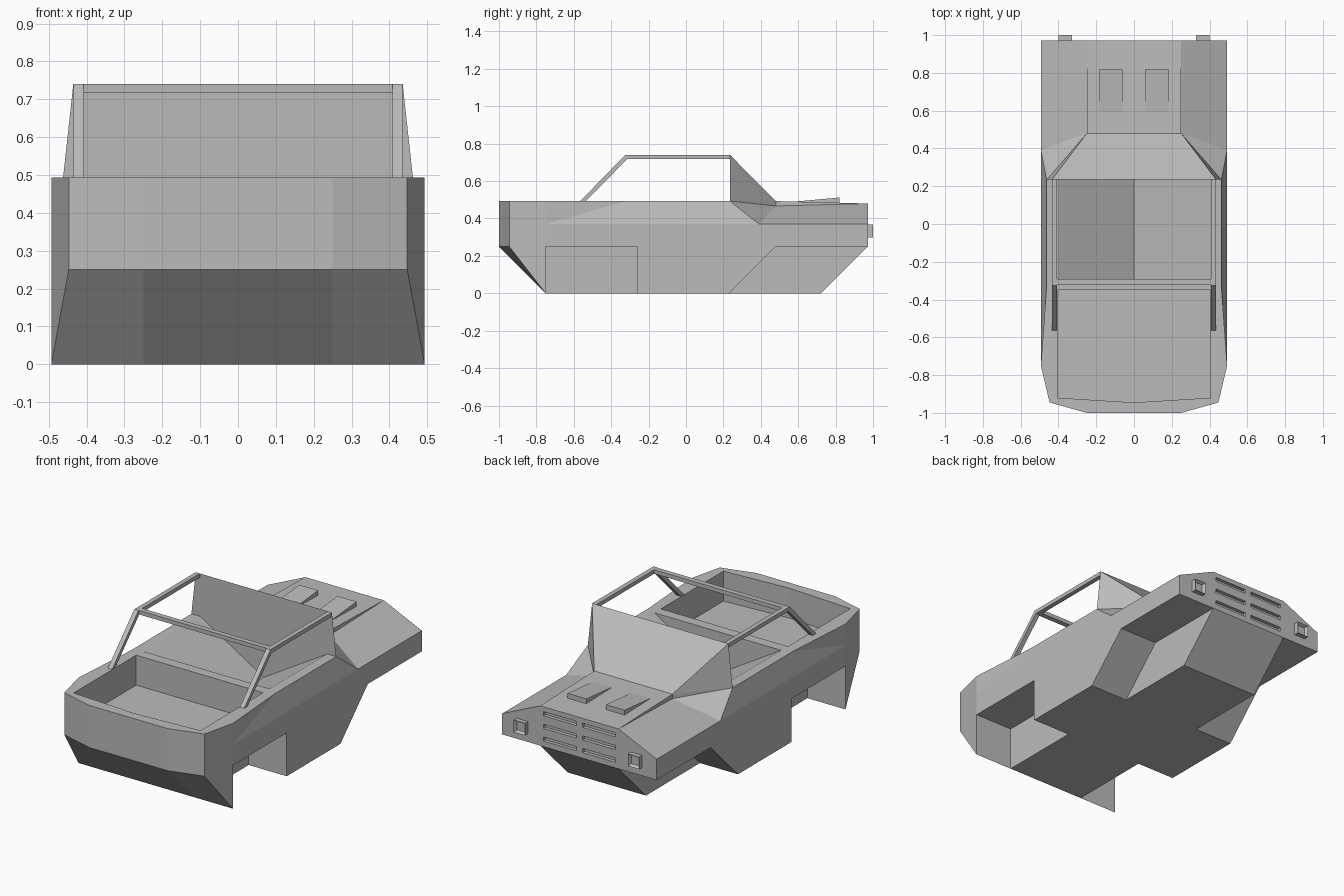
import bpy, bmesh
from mathutils import Vector

if "Cube" in bpy.data.objects:
    bpy.data.objects.remove(bpy.data.objects["Cube"])

paint = bpy.data.materials.new("plain_grey")
paint.use_nodes = True
GREY = (0.5, 0.5, 0.5, 1)
paint.diffuse_color = GREY
paint.node_tree.nodes["Principled BSDF"].inputs["Base Color"].default_value = GREY


def finish(bm, name):
    """Turn a bmesh into a flat shaded object."""
    bmesh.ops.remove_doubles(bm, verts=bm.verts, dist=0.0005)
    bmesh.ops.recalc_face_normals(bm, faces=bm.faces)
    mesh = bpy.data.meshes.new(name)
    bm.to_mesh(mesh)
    bm.free()
    mesh.materials.append(paint)
    obj = bpy.data.objects.new(name, mesh)
    bpy.context.scene.collection.objects.link(obj)
    return obj


def add_box(bm, low, high):
    low, high = Vector(low), Vector(high)
    for v in bmesh.ops.create_cube(bm, size=1)["verts"]:
        v.co = (low + high) / 2 + v.co * (high - low)


def side_extrusion(name, profile, x_from, x_to):
    """Extrude a (y, z) profile along x."""
    bm = bmesh.new()
    ends = [[bm.verts.new((x, y, z)) for y, z in profile] for x in (x_from, x_to)]
    near, far = ends
    bm.faces.new(near)
    bm.faces.new(far)
    for i in range(len(profile)):
        bm.faces.new((near[i - 1], near[i], far[i], far[i - 1]))
    return finish(bm, name)


# Shared body dimensions
WIDE, KEEL, TUB = 0.493, 0.25, 0.405
SILL, BELT, RIM, ROOF, BED = 0.25, 0.37, 0.493, 0.74, 0.32
TAIL, HIP, NOSE = -1.0, -0.75, 0.972
ARCH, DOOR, COWL, SCREEN = -0.26, 0.23, 0.48, 0.235
DIV_FRONT, DIV_BACK = -0.29, -0.35

# Named points on the +x half of the body
P = dict(
    tail_top=(KEEL, TAIL, RIM), tail_low=(KEEL, TAIL, SILL), tail_mid=(0, TAIL, RIM),
    corner_top=(0.447, -0.945, RIM), corner_low=(0.447, -0.945, SILL),
    hip_top=(WIDE, HIP, RIM), hip_belt=(WIDE, HIP, BELT),
    hip_sill=(WIDE, HIP, SILL), hip_foot=(WIDE, HIP, 0),
    keel_back=(KEEL, HIP, 0), arch_in=(KEEL, HIP, SILL),
    post_foot=(WIDE, ARCH, 0), post_top=(WIDE, ARCH, SILL),
    post_in=(KEEL, ARCH, 0), post_in_top=(KEEL, ARCH, SILL),
    door_foot=(WIDE, DOOR, 0), door_in=(KEEL, DOOR, 0),
    wing_low=(WIDE, COWL, SILL), wing_in=(KEEL, COWL, SILL),
    keel_front=(KEEL, NOSE - SILL, 0), nose_low=(KEEL, NOSE, SILL),
    nose_side=(WIDE, NOSE, SILL), nose_belt=(WIDE, NOSE, BELT), nose_top=(KEEL, NOSE, 0.48),
    wing_belt=(WIDE, 0.39, BELT), hood_low=(KEEL, COWL, 0.467), hood_top=(KEEL, COWL, RIM),
    rim_back=(0.462, -0.32, RIM), rim_front=(0.462, SCREEN, RIM), screen_top=(0.435, SCREEN, ROOF),
    cab_front=(TUB, SCREEN, RIM), cab_back=(TUB, DIV_FRONT, RIM),
    floor_front=(0, SCREEN, SILL), floor_back=(0, DIV_FRONT, SILL),
    bed_front=(TUB, DIV_BACK, RIM), bed_front_low=(TUB, DIV_BACK, BED),
    bed_back=(TUB, -0.92, RIM), bed_back_low=(TUB, -0.92, BED),
    bed_mid=(0, -0.945, RIM), bed_mid_low=(0, -0.945, BED),
)

# Faces repeated on both sides
SIDE_FACES = [
    # Tail corner and rear wedge
    "tail_top tail_low corner_low corner_top",
    "corner_top corner_low hip_sill hip_belt hip_top",
    "tail_low keel_back hip_foot corner_low",
    "corner_low hip_foot hip_sill",
    # Rear wheel arch
    "hip_foot keel_back arch_in hip_sill",
    "hip_sill arch_in post_in_top post_top",
    "post_top post_in_top post_in post_foot",
    "arch_in keel_back post_in post_in_top",
    # Underside and front wheel arch
    "post_foot post_in door_in door_foot",
    "door_foot door_in wing_in wing_low",
    "door_in keel_front nose_low wing_in",
    "wing_low wing_in nose_low nose_side",
    # Flanks
    "hip_belt hip_sill post_top post_foot door_foot wing_low nose_side nose_belt wing_belt",
    "hip_top hip_belt rim_back",
    "hip_belt wing_belt rim_front rim_back",
    # Hood, nose and windshield sides
    "rim_front wing_belt hood_low",
    "hood_low wing_belt nose_belt nose_top",
    "nose_top nose_low nose_side nose_belt",
    "hood_low hood_top nose_top",
    "rim_front hood_low hood_top",
    "hood_top rim_front screen_top",
    # Cabin floor, bed walls and rim
    "cab_front floor_front floor_back cab_back",
    "bed_front bed_back bed_back_low bed_front_low",
    "bed_back bed_mid bed_mid_low bed_back_low",
    "tail_mid tail_top corner_top hip_top rim_back rim_front "
    "cab_front cab_back bed_front bed_back bed_mid",
]

# Faces spanning the middle, closed by their mirrored points
MIDDLE_FACES = [
    "tail_mid tail_top tail_low",
    "tail_low keel_back",
    "keel_back post_in",
    "post_in door_in",
    "door_in keel_front",
    "keel_front nose_low",
    "nose_low nose_top",
    "nose_top hood_top",
    "hood_top screen_top",
    "screen_top rim_front cab_front floor_front",
    "cab_back floor_back",
    "cab_back bed_front",
    "bed_front bed_front_low",
    "bed_front_low bed_back_low bed_mid_low",
]


def build_body():
    bm = bmesh.new()
    right = {n: bm.verts.new(c) for n, c in P.items()}
    left = {n: right[n] if c[0] == 0 else bm.verts.new((-c[0], c[1], c[2])) for n, c in P.items()}
    for face in SIDE_FACES:
        for half in (right, left):
            bm.faces.new([half[n] for n in face.split()])
    for face in MIDDLE_FACES:
        names = face.split()
        loop = [right[n] for n in names]
        loop += [left[n] for n in reversed(names) if P[n][0] != 0]
        bm.faces.new(loop)
    return finish(bm, "body")


body = build_body()

# Grille slots cut into the nose
bm = bmesh.new()
for side in (1, -1):
    for row in range(3):
        z = 0.44 - row * 0.073
        add_box(bm, (side * 0.125 - 0.105, NOSE - 0.02, z - 0.012),
                (side * 0.125 + 0.105, NOSE + 0.05, z + 0.012))
cutter = finish(bm, "grille_cutter")
cutter.hide_render = True
cut = body.modifiers.new("grille", "BOOLEAN")
cut.operation = "DIFFERENCE"
cut.solver = "EXACT"
cut.object = cutter
bpy.context.view_layer.objects.active = body
bpy.ops.object.modifier_apply(modifier=cut.name)
bpy.data.objects.remove(cutter)

for label, side in (("left", 1), ("right", -1)):
    # Headlight: square housing with a recessed lens
    bm = bmesh.new()
    add_box(bm, (side * 0.365 - 0.036, NOSE - 0.005, 0.298), (side * 0.365 + 0.036, 1, 0.368))
    bm.normal_update()
    front = max(bm.faces, key=lambda f: f.calc_center_median().y)
    bmesh.ops.inset_region(bm, faces=[front], thickness=0.014)
    bmesh.ops.translate(bm, vec=(0, -0.018, 0), verts=front.verts)
    finish(bm, label + "_headlight")

    # Hood scoop: wedge rising toward the nose
    side_extrusion(label + "_hood_scoop", [(0.59, 0.485), (0.82, 0.48), (0.82, 0.512), (0.59, 0.491)],
                   side * 0.062, side * 0.182)

    # Roof rail bending down into a slanted rear leg
    rail = [(SCREEN, ROOF), (-0.325, ROOF), (-0.57, RIM - 0.005),
            (-0.54, RIM - 0.005), (-0.315, 0.717), (SCREEN, 0.717)]
    side_extrusion(label + "_roll_bar", rail, side * 0.408, side * 0.435)

# Crossbar joining the rails
bm = bmesh.new()
add_box(bm, (-0.408, -0.322, 0.717), (0.408, -0.292, ROOF))
finish(bm, "roll_bar_crossbar")
